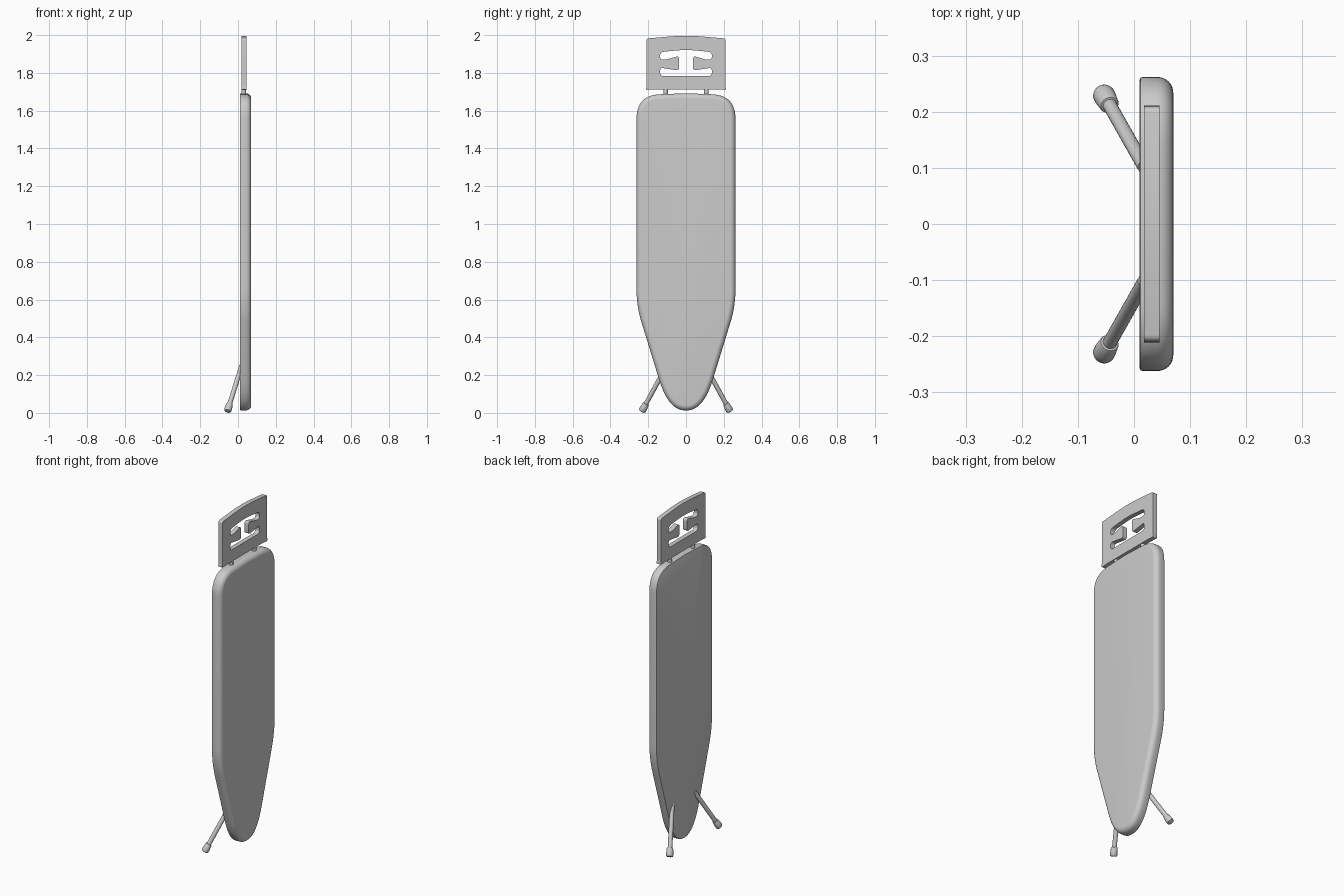
import bpy, bmesh, math
from mathutils import Vector

if "Cube" in bpy.data.objects:
    bpy.data.objects.remove(bpy.data.objects["Cube"], do_unlink=True)

grey = bpy.data.materials.new("light grey")
grey.use_nodes = True
colour = (0.6, 0.6, 0.6, 1)
grey.diffuse_color = colour
grey.node_tree.nodes["Principled BSDF"].inputs["Base Color"].default_value = colour


def finish(obj, angle=35):
    bpy.ops.object.select_all(action="DESELECT")
    obj.select_set(True)
    bpy.context.view_layer.objects.active = obj
    if obj.type == "CURVE":
        bpy.ops.object.convert(target="MESH")
    obj = bpy.context.object
    obj.data.materials.clear()
    obj.data.materials.append(grey)
    bpy.ops.object.shade_smooth_by_angle(angle=math.radians(angle))


def rounded(corners, steps=8):
    """Outline of (y, z, cut) corners, each softened over its cut length."""
    pts = []
    for i, (y, z, cut) in enumerate(corners):
        p = Vector((y, z))
        if cut == 0:
            pts.append(p)
            continue
        ends = []
        for ny, nz, ncut in (corners[i - 1], corners[(i + 1) % len(corners)]):
            away = Vector((ny, nz)) - p
            room = away.length * (0.45 if ncut else 0.95)
            ends.append(p + away.normalized() * min(cut, room))
        s, e = ends
        for k in range(steps + 1):
            t = k / steps
            pts.append(s * (1 - t) ** 2 + p * 2 * t * (1 - t) + e * t * t)
    return pts


def mirrored(half):
    """Closes a right-hand run of corners with its mirror image."""
    return half + [(-y, z, c) for y, z, c in reversed(half) if y > 0]


def loft(name, rings):
    """Skins equal rings of points and caps both ends."""
    bm = bmesh.new()
    loops = [[bm.verts.new(p) for p in ring] for ring in rings]
    for lo, hi in zip(loops, loops[1:]):
        for k in range(len(lo)):
            n = (k + 1) % len(lo)
            bm.faces.new((lo[k], lo[n], hi[n], hi[k]))
    bm.faces.new(loops[0])
    bm.faces.new(loops[-1])
    bmesh.ops.recalc_face_normals(bm, faces=bm.faces)
    mesh = bpy.data.meshes.new(name)
    bm.to_mesh(mesh)
    bm.free()
    obj = bpy.data.objects.new(name, mesh)
    bpy.context.collection.objects.link(obj)
    finish(obj)


# Padded board: flat underside, softly rounded top side
BACK, FRONT, SOFT, EDGE = 0.01, 0.07, 0.028, 0.005
outline = rounded(mirrored([(0, 1.692, 0), (0.262, 1.682, 0.125),
                            (0.262, 0.565, 0.09), (0.092, 0.013, 0.17),
                            (0, 0.013, 0)]), 12)
inward = []
for i, p in enumerate(outline):
    run = (outline[(i + 1) % len(outline)] - outline[i - 1]).normalized()
    inward.append(Vector((run.y, -run.x)))
section = [(BACK, EDGE), (BACK + 0.0015, 0.0015), (BACK + EDGE, 0)]
for k in range(9):
    a = math.pi / 2 * k / 8
    section.append((FRONT - SOFT * (1 - math.sin(a)), SOFT * (1 - math.cos(a))))
loft("padded_board", [[(x, p.x + n.x * d, p.y + n.y * d)
                       for p, n in zip(outline, inward)] for x, d in section])

# Iron rest: arched plate with an I-shaped opening
plate = mirrored([(0, 2.0, 0.1), (0.209, 1.982, 0.012), (0.209, 1.73, 0.01),
                  (0.212, 1.71, 0.008), (0.16, 1.713, 0.03)])
opening = mirrored([(0, 1.924, 0.06), (0.137, 1.91, 0.02), (0.137, 1.868, 0.02),
                    (0.1, 1.872, 0.012), (0.036, 1.89, 0.018),
                    (0.036, 1.812, 0.018), (0.1, 1.822, 0.012),
                    (0.137, 1.828, 0.02), (0.137, 1.783, 0.02)])
curve = bpy.data.curves.new("iron_rest", "CURVE")
curve.dimensions = "2D"
curve.fill_mode = "BOTH"
curve.extrude = 0.0135
for corners in (plate, opening):
    pts = rounded(corners, 6)
    spline = curve.splines.new("POLY")
    spline.points.add(len(pts) - 1)
    for sp, p in zip(spline.points, pts):
        sp.co = (p.x, p.y, 0, 1)
    spline.use_cyclic_u = True
rest = bpy.data.objects.new("iron_rest", curve)
bpy.context.collection.objects.link(rest)
rest.location.x = 0.0315
rest.rotation_euler = (math.pi / 2, 0, math.pi / 2)
finish(rest)


def lathe(name, start, direction, profile, sides=20):
    """Solid of revolution from (distance, radius) pairs along a direction."""
    turn = Vector(direction).to_track_quat("Z", "Y")
    spokes = [math.tau * k / sides for k in range(sides)]
    loft(name, [[Vector(start) + turn @ Vector((r * math.cos(a), r * math.sin(a), d))
                 for a in spokes] for d, r in profile])


# Posts, splayed legs and rubber feet on both sides
for side, word in ((1, "right"), (-1, "left")):
    lathe(word + "_rest_post", (0.03, 0.108 * side, 1.66), (0, 0, 1),
          [(0, 0.012), (0.07, 0.012)])
    foot = (-0.056, 0.234 * side, 0.008)
    along = (0.065, -0.115 * side, 0.21)
    lathe(word + "_leg", foot, along, [(0.01, 0.0125), (0.285, 0.0125)])
    lathe(word + "_foot", foot, along,
          [(0, 0.014), (0.002, 0.0175), (0.007, 0.0195), (0.022, 0.0195),
           (0.044, 0.0175), (0.048, 0.016), (0.049, 0.012)])
